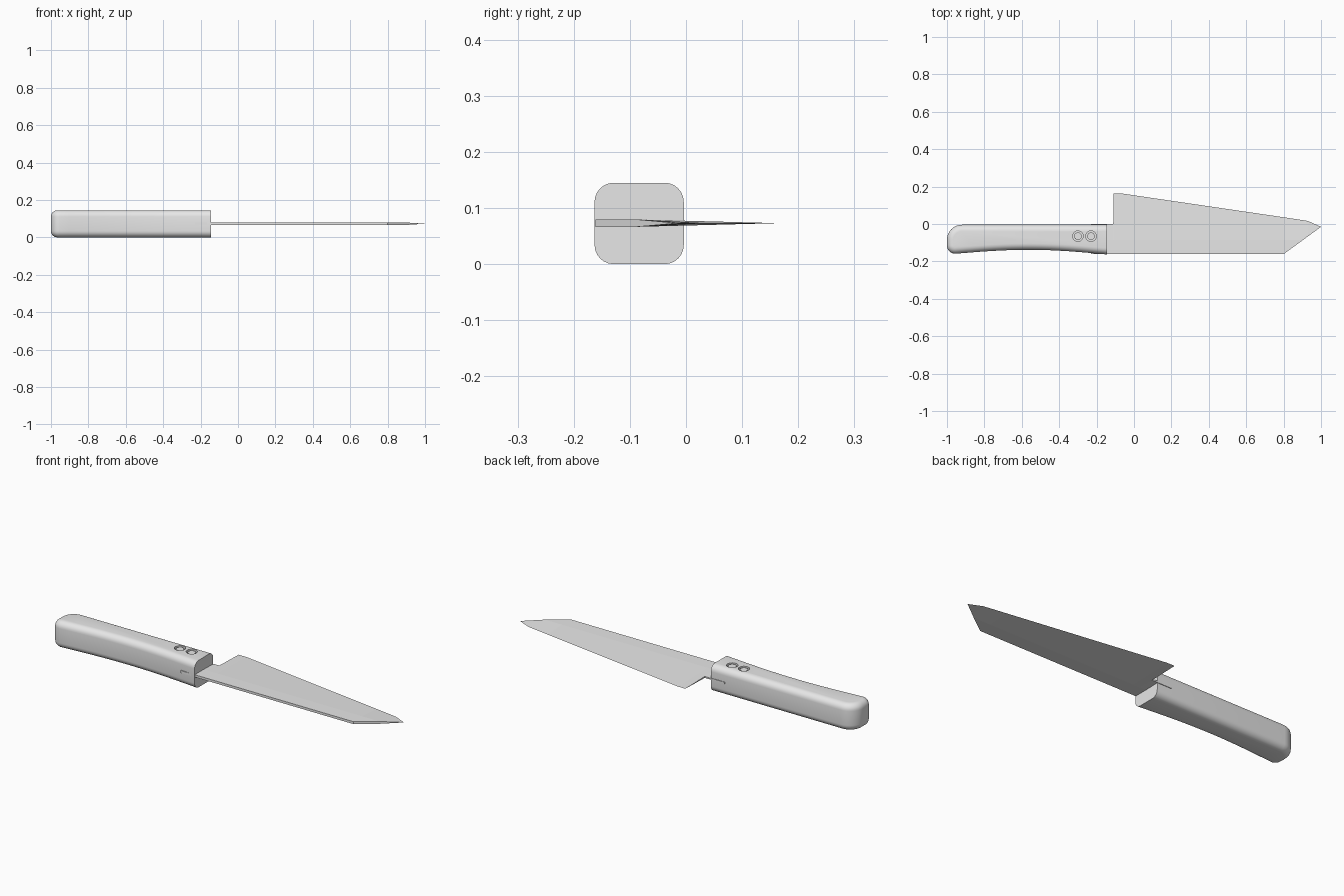
import bpy, bmesh
from math import sin, cos, pi, radians

if "Cube" in bpy.data.objects:
    bpy.data.objects.remove(bpy.data.objects["Cube"])

grey = bpy.data.materials.new("plain grey")
grey.use_nodes = True
grey.diffuse_color = (0.8, 0.8, 0.8, 1)
grey.node_tree.nodes["Principled BSDF"].inputs["Base Color"].default_value = (0.8, 0.8, 0.8, 1)


def make_object(name, bm):
    bmesh.ops.recalc_face_normals(bm, faces=bm.faces)
    mesh = bpy.data.meshes.new(name)
    bm.to_mesh(mesh)
    bm.free()
    obj = bpy.data.objects.new(name, mesh)
    bpy.context.collection.objects.link(obj)
    mesh.materials.append(grey)
    return obj


def activate(obj):
    bpy.ops.object.select_all(action='DESELECT')
    obj.select_set(True)
    bpy.context.view_layer.objects.active = obj


def cylinder(name, x, y, radius, bottom, top):
    bpy.ops.mesh.primitive_cylinder_add(vertices=32, radius=radius, depth=top - bottom,
                                        location=(x, y, (top + bottom) / 2))
    obj = bpy.context.object
    obj.name = name
    obj.data.materials.append(grey)
    return obj


# Handle: side outline with a curved belly and rounded butt, extruded upward
FRONT, BUTT, SPINE, BELLY, TOP = -0.145, -1.0, -0.004, -0.163, 0.145
outline = [(FRONT, SPINE), (FRONT, BELLY)]
for i in range(1, 17):
    t = i / 16
    outline.append((FRONT + t * (BUTT + 0.045 - FRONT), BELLY + 0.023 * sin(pi * t) + 0.004 * t))
for r, y, start in ((0.045, BELLY + 0.049, 1.5 * pi), (0.08, SPINE - 0.08, pi)):
    for i in range(9):
        a = start - i / 8 * pi / 2
        if start > pi and i == 0:
            continue
        outline.append((BUTT + r + r * cos(a), y + r * sin(a)))

bm = bmesh.new()
base = bm.faces.new([bm.verts.new((x, y, 0)) for x, y in outline])
up = bmesh.ops.extrude_face_region(bm, geom=[base])["geom"]
bmesh.ops.translate(bm, vec=(0, 0, TOP), verts=[v for v in up if isinstance(v, bmesh.types.BMVert)])
bmesh.ops.recalc_face_normals(bm, faces=bm.faces)
rim = [e for e in bm.edges
       if abs(e.verts[0].co.z - e.verts[1].co.z) < 0.001
       and min(v.co.x for v in e.verts) < FRONT - 0.001]
bmesh.ops.bevel(bm, geom=rim, offset=0.034, segments=6, profile=0.5, affect='EDGES')
handle = make_object("handle", bm)

# Two shallow rivet holes in the top of the handle, each with a sunken pin
for i, x in enumerate((-0.3, -0.23)):
    cutter = cylinder("hole_cutter", x, -0.065, 0.028, TOP - 0.015, TOP + 0.02)
    cut = handle.modifiers.new("rivet hole", 'BOOLEAN')
    cut.object = cutter
    cut.solver = 'EXACT'
    activate(handle)
    bpy.ops.object.modifier_apply(modifier=cut.name)
    bpy.data.objects.remove(cutter)
    pin = cylinder("rivet_%d" % (i + 1), x, -0.065, 0.02, TOP - 0.02, TOP - 0.004)
    activate(pin)
    bpy.ops.object.shade_smooth_by_angle(angle=radians(30))
activate(handle)
bpy.ops.object.shade_smooth_by_angle(angle=radians(30))

# Blade with tang: stations of x, back y, bevel y, edge y, body and edge half thickness
H, BACK, BEVEL, MID = 0.0065, -0.161, -0.086, 0.073
stations = [
    (-0.23, BACK, BEVEL, -0.001, H, 0.004),
    (-0.111, BACK, BEVEL, -0.001, H, 0.004),
    (-0.11, BACK, BEVEL, 0.163, H, 0),
    (-0.065, BACK, BEVEL, 0.163, H, 0),
    (0.8, BACK, BEVEL, 0.036, H, 0),
    (0.9, -0.088, BEVEL, 0.021, H, 0),
    (0.93, -0.066, -0.06, 0.016, 0.0046, 0),
    (1.0, -0.015, -0.015, -0.015, 0, 0),
]
bm = bmesh.new()
rings = []
for x, back, bevel, edge, h, tip in stations:
    half = [(back, h), (bevel, h), (edge, tip)]
    section = half + [(y, -z) for y, z in reversed(half)]
    rings.append([bm.verts.new((x, y, MID + z)) for y, z in section])
for a, b in zip(rings, rings[1:]):
    for i in range(6):
        j = (i + 1) % 6
        bm.faces.new((a[i], a[j], b[j], b[i]))
bm.faces.new(rings[0])
bmesh.ops.remove_doubles(bm, verts=bm.verts, dist=0.0001)
make_object("blade", bm)
